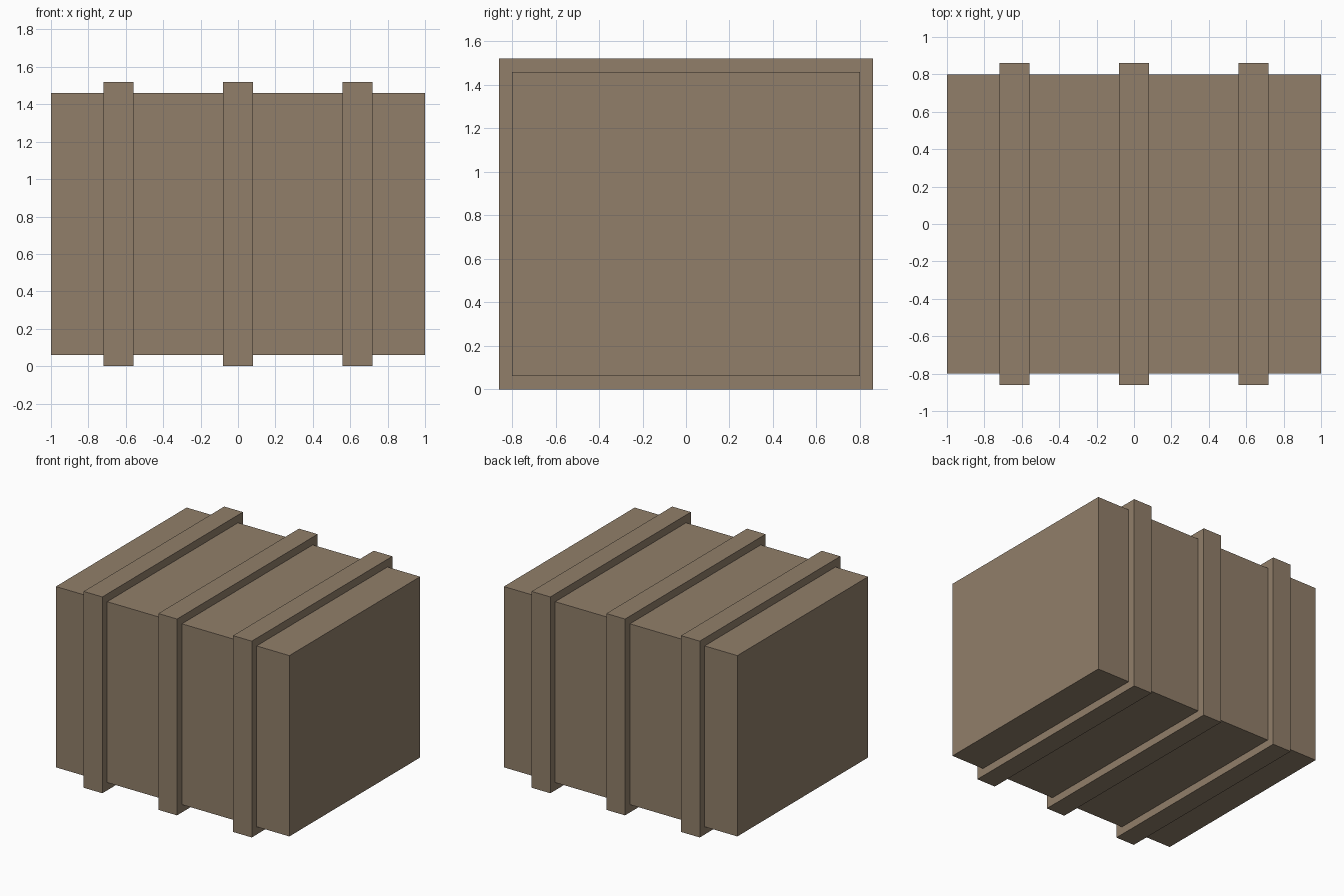
import bpy

if "Cube" in bpy.data.objects:
    bpy.data.objects.remove(bpy.data.objects["Cube"])

wood = bpy.data.materials.new("brown_wood")
wood.diffuse_color = (0.283, 0.212, 0.144, 1)
wood.use_nodes = True
wood.node_tree.nodes["Principled BSDF"].inputs["Base Color"].default_value = wood.diffuse_color


def box(name, size, center):
    bpy.ops.mesh.primitive_cube_add(size=1, location=center)
    ob = bpy.context.object
    ob.name = name
    ob.scale = size
    bpy.ops.object.transform_apply(location=False, rotation=False, scale=True)
    ob.data.materials.append(wood)
    return ob


MID = 0.76  # height of the crate's centre

# Main crate body, raised off the ground by the bands
box("crate_body", (2.0, 1.6, 1.4), (0, 0, MID))

# Three bands wrapping the body
for name, x in (("left_band", -0.64), ("middle_band", 0), ("right_band", 0.64)):
    box(name, (0.16, 1.72, 1.52), (x, 0, MID))
